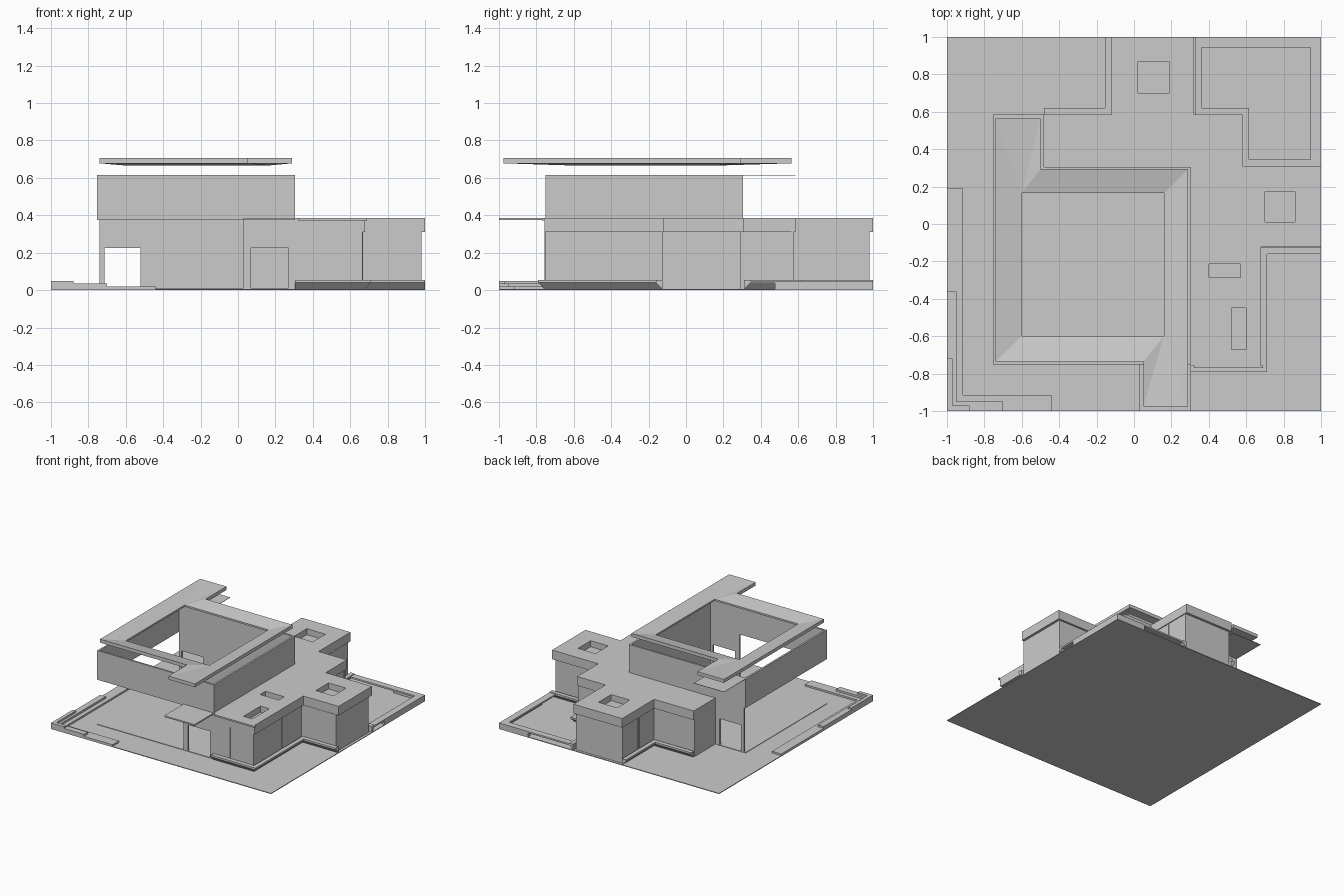
import bpy, bmesh
from mathutils import Vector

if "Cube" in bpy.data.objects:
    bpy.data.objects.remove(bpy.data.objects["Cube"])


def finish(name, bm):
    bmesh.ops.recalc_face_normals(bm, faces=bm.faces)
    me = bpy.data.meshes.new(name)
    bm.to_mesh(me)
    bm.free()
    ob = bpy.data.objects.new(name, me)
    bpy.context.collection.objects.link(ob)
    return ob


def prism(name, pts, z0, z1):
    bm = bmesh.new()
    f = bm.faces.new([bm.verts.new((x, y, z0)) for x, y in pts])
    r = bmesh.ops.extrude_face_region(bm, geom=[f])
    bmesh.ops.translate(bm, vec=(0, 0, z1 - z0),
                        verts=[v for v in r['geom'] if isinstance(v, bmesh.types.BMVert)])
    return finish(name, bm)


def box(name, x0, x1, y0, y1, z0, z1):
    return prism(name, [(x0, y0), (x1, y0), (x1, y1), (x0, y1)], z0, z1)


def offset(path, d):
    """Shift a right-angled path to its right-hand side."""
    p = [Vector(q) for q in path]
    seg = [(b - a).normalized() for a, b in zip(p, p[1:])]
    n = [Vector((s.y, -s.x)) * d for s in seg]
    return [p[0] + n[0]] + [p[i] + n[i - 1] + n[i] for i in range(1, len(p) - 1)] + [p[-1] + n[-1]]


def sweep(name, path, section):
    """Sweep an (offset, z) section along a right-angled path."""
    bm = bmesh.new()
    rows = [[bm.verts.new((q.x, q.y, z)) for q in offset(path, d)] for d, z in section]
    for a, b in zip(rows, rows[1:] + rows[:1]):
        for i in range(len(path) - 1):
            bm.faces.new((a[i], a[i + 1], b[i + 1], b[i]))
    for k in (0, -1):
        bm.faces.new([r[k] for r in rows])
    return finish(name, bm)


def door_wall(name, x0, x1, d0, d1, y0, y1, top, head=0.225):
    prism_pts = [(x0, 0), (d0, 0), (d0, head), (d1, head), (d1, 0), (x1, 0), (x1, top), (x0, top)]
    bm = bmesh.new()
    f = bm.faces.new([bm.verts.new((x, y0, z)) for x, z in prism_pts])
    r = bmesh.ops.extrude_face_region(bm, geom=[f])
    bmesh.ops.translate(bm, vec=(0, y1 - y0, 0),
                        verts=[v for v in r['geom'] if isinstance(v, bmesh.types.BMVert)])
    return finish(name, bm)


# Site slab and courtyard paving
box("site_slab", -1, 1, -1, 1, 0, 0.006)
box("courtyard_paving", -0.755, 0.305, -0.75, 0.305, 0.006, 0.01)

# Stepped corner terraces, front left
for i, (w, ly, lx, h) in enumerate([(0.085, 0.19, -0.44, 0.02), (0.05, -0.36, -0.70, 0.036),
                                    (0.03, -0.72, -0.88, 0.05)]):
    prism(f"garden_step_{i + 1}", [(-1, -1), (lx, -1), (lx, -1 + w), (-1 + w, -1 + w),
                                   (-1 + w, ly), (-1, ly)], 0.006, h)

# Corner terrace at the back right: base plus overhanging rim
prism("back_terrace_base", [(1, 1), (0.735, 1), (0.735, 0.972), (0.975, 0.972),
                            (0.975, 0.475), (1, 0.475)], 0.006, 0.04)
prism("back_terrace_rim", [(1, 1), (0.36, 1), (0.36, 0.945), (0.945, 0.945),
                           (0.945, 0.345), (1, 0.345)], 0.037, 0.05)

# Flared plinth ledges round the low wing
ledge = [(0, 0.004), (0.035, 0.04), (0.035, 0.055), (0, 0.055)]
sweep("plinth_front", [(0.305, -0.755), (0.675, -0.755), (0.675, -0.125), (1, -0.125)], ledge)
sweep("plinth_back_right", [(1, 0.31), (0.58, 0.31), (0.58, 0.585), (0.325, 0.585), (0.325, 1)], ledge)
sweep("plinth_back_left", [(-0.12, 1), (-0.12, 0.585), (-0.48, 0.585)], ledge)

# Low wing walls
outline = [(0.305, -0.75), (0.665, -0.75), (0.665, -0.125), (0.98, -0.125), (0.98, 0.295),
           (0.57, 0.295), (0.57, 0.575), (0.315, 0.575), (0.315, 0.98), (-0.11, 0.98),
           (-0.11, 0.575), (-0.48, 0.575), (-0.48, 0.305)]
sweep("low_walls", outline, [(0, 0), (0, 0.312), (-0.015, 0.312), (-0.015, 0)])
for i, (x, y) in enumerate([(0.455, -0.75), (0.665, -0.38), (0.57, 0.57), (0.315, 0.78), (-0.11, 0.78)]):
    box(f"window_post_{i + 1}", x - 0.008, x + 0.003, y - 0.006, y + 0.006, 0.05, 0.312)

# Low roof with recessed skylights
roof = prism("low_roof", [(0.305, -0.757), (0.68, -0.757), (0.68, -0.122), (1, -0.122), (1, 0.31),
                          (0.58, 0.31), (0.58, 0.585), (0.322, 0.585), (0.322, 1), (-0.12, 1),
                          (-0.12, 0.585), (-0.48, 0.585), (-0.48, 0.305), (0.305, 0.305)], 0.31, 0.385)
skylights = [(0.02, 0.19, 0.70, 0.865), (0.70, 0.86, 0.01, 0.175),
             (0.40, 0.57, -0.285, -0.215), (0.52, 0.60, -0.67, -0.45)]
for a, b, c, d in skylights:
    cut = box("skylight_cutter", a, b, c, d, 0.335, 0.45)
    cut.hide_render = True
    m = roof.modifiers.new("skylight", 'BOOLEAN')
    m.object, m.solver = cut, 'EXACT'
    bpy.context.view_layer.objects.active = roof
    bpy.ops.object.modifier_apply(modifier=m.name)
    bpy.data.objects.remove(cut)
box("roof_edge_strip", 0.32, 0.69, -0.77, -0.757, 0.372, 0.385)

# Upper volume: raised bands on two sides, full walls on the other two
T = 0.015
box("upper_band_left", -0.755, -0.755 + T, -0.75, 0.305, 0.375, 0.615)
box("upper_band_front", -0.755 + T, 0.03, -0.75, -0.75 + T, 0.375, 0.615)
box("tall_wall_right", 0.305 - T, 0.305, -0.75 + T, 0.305, 0, 0.615)
door_wall("tall_wall_back", -0.48, 0.305 - T, -0.08, 0.0, 0.305 - T, 0.305, 0.615, 0.215)
box("courtyard_door", -0.08, 0.0, 0.298, 0.302, 0.006, 0.215)
door_wall("front_pier", 0.03, 0.305, 0.07, 0.27, -0.75, -0.75 + T, 0.615)
door_wall("back_pier", -0.755 + T, -0.48, -0.715, -0.52, 0.305 - T, 0.305, 0.615)

# Entrance canopies at the two pinwheel arms
box("front_canopy", 0.03, 0.305, -1, -0.75, 0.374, 0.385)
box("back_canopy", -0.755, -0.48, 0.305, 0.585, 0.612, 0.615)

# Floating pinwheel roof ring, dipping towards its central opening
outer = [(-0.74, -0.735), (0.05, -0.735), (0.05, -0.975), (0.29, -0.975),
         (0.29, 0.295), (-0.5, 0.295), (-0.5, 0.565), (-0.74, 0.565)]
inner = [(-0.6, -0.6), (0.16, -0.6), (0.16, 0.165), (-0.6, 0.165)]
link = [0, 1, 1, 1, 2, 3, 3, 3]
bm = bmesh.new()
ot, ob_ = [[bm.verts.new((x, y, z)) for x, y in outer] for z in (0.706, 0.678)]
it, ib = [[bm.verts.new((x, y, z)) for x, y in inner] for z in (0.68, 0.666)]
for i in range(8):
    j = (i + 1) % 8
    a, b = link[i], link[j]
    for o, n in ((ot, it), (ob_, ib)):
        bm.faces.new([o[i], o[j], n[b]] + ([n[a]] if a != b else []))
    bm.faces.new((ot[i], ot[j], ob_[j], ob_[i]))
for i in range(4):
    j = (i + 1) % 4
    bm.faces.new((it[i], it[j], ib[j], ib[i]))
finish("floating_roof_ring", bm)
